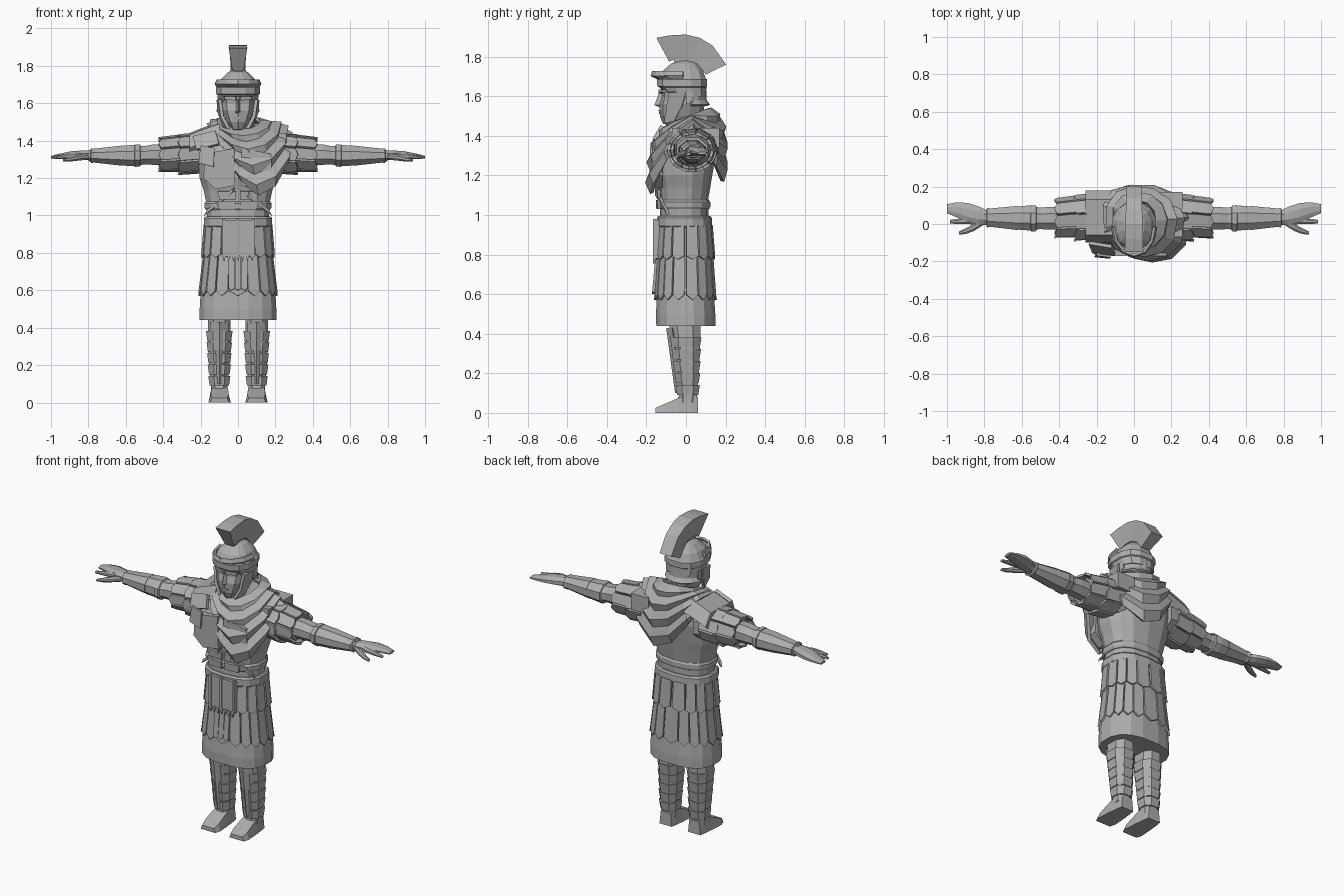
import bpy, bmesh
from math import sin, cos, pi
from mathutils import Vector as V

stone = bpy.data.materials.new("stone_grey")
stone.diffuse_color = (0.42, 0.42, 0.42, 1)


def make(name, verts, faces, mirror=False, thick=0):
    me = bpy.data.meshes.new(name)
    me.from_pydata([tuple(v) for v in verts], [], faces)
    bm = bmesh.new()
    bm.from_mesh(me)
    bmesh.ops.recalc_face_normals(bm, faces=bm.faces)
    bm.to_mesh(me)
    bm.free()
    me.materials.append(stone)
    ob = bpy.data.objects.new(name, me)
    bpy.context.collection.objects.link(ob)
    if thick:
        m = ob.modifiers.new("thickness", 'SOLIDIFY')
        m.thickness, m.offset = thick, 0
    if mirror:
        ob.modifiers.new("mirror", 'MIRROR')
    return ob


def loft(name, rings, mirror=False):
    n = len(rings[0])
    faces = [(r * n + i, r * n + (i + 1) % n, (r + 1) * n + (i + 1) % n, (r + 1) * n + i)
             for r in range(len(rings) - 1) for i in range(n)]
    faces += [tuple(range(n)), tuple(range((len(rings) - 1) * n, len(rings) * n))]
    return make(name, [p for r in rings for p in r], faces, mirror)


def pw(c, e):
    return abs(c) ** e * (1 if c > 0 else -1)


def upright(name, data, n=12, cx=0, mirror=False, e=0.8):
    # data rows: z, half width, front y, back y
    rings = []
    for z, rx, yf, yb in data:
        A = [2 * pi * (i + 0.5) / n for i in range(n)]
        k = 1 / cos(pi / n) ** e
        rings.append([V((cx + rx * k * pw(cos(a), e),
                         (yf + yb) / 2 + (yb - yf) / 2 * k * pw(sin(a), e), z)) for a in A])
    return loft(name, rings, mirror)


def along_x(name, data, n=8):
    # data rows: x, centre y, centre z, half depth, half height
    return loft(name, [[V((x, y + ry * cos(2 * pi * (i + .5) / n) * 1.06,
                           z + rz * sin(2 * pi * (i + .5) / n) * 1.06)) for i in range(n)]
                       for x, y, z, ry, rz in data], True)


def straps(name, n, f, mirror=False, thick=0.012, tip=0.9, gap=0.92):
    # ring of pointed leather strips; f(angle, t) gives the surface
    vs, fs = [], []
    for i in range(n):
        a, d, b = 2 * pi * (i + .5) / n, pi / n * gap, len(vs)
        vs += [f(a - d, 0), f(a + d, 0), f(a + d, tip), f(a, 1), f(a - d, tip)]
        fs.append(tuple(range(b, b + 5)))
    return make(name, vs, fs, mirror, thick)


def slab(name, pts, thick=0.02, mirror=False):
    return make(name, [V(p) for p in pts], [tuple(range(len(pts)))], mirror, thick)


def box(name, x0, x1, y0, y1, z0, z1, mirror=False):
    return loft(name, [[V((x0, y0, z)), V((x1, y0, z)), V((x1, y1, z)), V((x0, y1, z))]
                       for z in (z0, z1)], mirror)


# Legs, greaves with stepped bands, and sandals
upright("leg", [(.05, .045, -.04, .055), (.1, .045, -.035, .055), (.2, .055, -.05, .065),
                (.32, .062, -.06, .07), (.46, .06, -.09, .075)], 8, .1, True)
for i in range(5):
    z = .09 + i * .06
    w = .052 + .003 * i
    upright("greave_band", [(z, w, -.045 - .007 * i, .062 + .002 * i),
                            (z + .052, w + .007, -.052 - .007 * i, .07 + .002 * i)], 8, .1, True)
loft("shin_plate", [[V((.1 - w, y + .03, z)), V((.1, y, z)), V((.1 + w, y + .03, z)), V((.1, y + .06, z))]
                    for z, w, y in ((.1, .03, -.055), (.28, .045, -.08), (.43, .05, -.1))], True)
loft("sandal", [[V((.098 + s * w, y, z)) for s, z in ((-1, 0), (1, 0), (.8, h), (-.8, h))]
                for y, w, h in ((-.155, .05, .025), (-.12, .06, .04), (-.04, .055, .075),
                                (.03, .047, .1), (.06, .042, .08))], True)

# Tunic, skirt core and torso
upright("tunic", [(.44, .205, -.15, .148), (.5, .205, -.152, .148), (.62, .198, -.145, .14),
                  (.8, .175, -.13, .12), (.95, .165, -.125, .11)], 16)
upright("cuirass", [(.86, .165, -.13, .115), (1.0, .165, -.13, .11), (1.08, .172, -.128, .11),
                    (1.14, .185, -.135, .12), (1.2, .205, -.15, .13), (1.32, .215, -.155, .15),
                    (1.42, .19, -.11, .15), (1.48, .1, -.06, .12)], 14)
upright("belt", [(.935, .175, -.137, .122), (.945, .183, -.145, .13), (.985, .183, -.145, .128),
                 (.995, .175, -.137, .12)], 14)
upright("rib_band", [(1.03, .172, -.135, .115), (1.04, .178, -.142, .12),
                     (1.065, .18, -.142, .12), (1.075, .173, -.132, .114)], 14)


def skirt(z0, z1, r0, r1, d0, d1):
    return lambda a, t: V(((r0 + (r1 - r0) * t) * pw(cos(a), .8),
                           -.003 + (d0 + (d1 - d0) * t) * pw(sin(a), .8), z0 + (z1 - z0) * t))


straps("skirt_long_straps", 18, skirt(.84, .57, .175, .208, .133, .153))
straps("skirt_short_straps", 16, skirt(.95, .775, .178, .192, .132, .146))

# Front apron with ribs, fringe and hanging tongue
box("apron", -.085, .088, -.16, -.12, .78, .975)
for x in (-.085, -.012, .075):
    box("apron_rib", x, x + .015, -.167, -.15, .79, .98)
for i in range(7):
    x = -.085 + i * .025
    slab("apron_fringe", [(x, -.158, .79), (x + .021, -.158, .79), (x + .0105, -.16, .755)], .014)
for x in (-.05, -.015, .02):
    slab("apron_tongue", [(x, -.148, .78), (x + .03, -.148, .78), (x + .032, -.163, .61),
                          (x + .015, -.164, .6), (x - .002, -.163, .61)], .016)

# Chest and belly plates with straps
loft("chest_plate", [[V((x, y, z)) for x, z in ((.015, 1.16), (.12, 1.14), (.185, 1.2),
                                               (.175, 1.33), (.02, 1.36))]
                     for y in (-.172, -.12)], True)
for z in (1.03, 1.085):
    slab("belly_plate", [(.01, -.142, z), (.1, -.135, z), (.11, -.138, z + .045), (.01, -.145, z + .045)],
         .016, True)
slab("hip_strap", [(-.18, -.09, 1.0), (-.165, -.1, 1.03), (-.02, -.15, 1.15), (-.03, -.15, 1.12)], .014)
slab("side_strap", [(.18, -.09, 1.0), (.165, -.1, 1.03), (.06, -.15, 1.13), (.05, -.15, 1.1)], .014)

# Right shoulder guard
loft("shoulder_guard", [[V((x, -.1, z - .07)), V((x, -.06, z)), V((x, .13, z + .01)), V((x, .18, z - .06)),
                         V((x, .13, z - .1)), V((x, -.06, z - .12))]
                        for x, z in ((-.26, 1.43), (-.2, 1.455), (-.1, 1.49))])
slab("shoulder_flap", [(-.24, -.1, 1.42), (-.12, -.12, 1.45), (-.1, -.16, 1.38), (-.22, -.15, 1.35)], .02)
slab("chest_badge", [(-.21, -.17, 1.28), (-.13, -.178, 1.26), (-.125, -.172, 1.36), (-.2, -.162, 1.375)], .015)
box("left_shoulder_pad", .14, .26, -.07, .17, 1.34, 1.44)

# Arms, sleeve straps, bracers and hands
along_x("sleeve", [(.15, .04, 1.33, .11, .1), (.25, .04, 1.335, .105, .085),
                   (.33, .035, 1.33, .09, .075), (.4, .03, 1.325, .08, .068)])


def sleeve(x0, x1, r0, r1):
    return lambda a, t: V((x0 + (x1 - x0) * t, .04 - .01 * t + 1.15 * (r0 + (r1 - r0) * t) * cos(a),
                           1.335 - .01 * t + (r0 + (r1 - r0) * t) * sin(a)))


straps("sleeve_upper_straps", 9, sleeve(.2, .32, .105, .103), True, .014)
straps("sleeve_lower_straps", 9, sleeve(.29, .425, .095, .088), True, .014)
along_x("arm", [(.38, .03, 1.325, .06, .06), (.46, .03, 1.325, .062, .055), (.5, .03, 1.322, .058, .05),
                (.56, .032, 1.32, .068, .058), (.64, .032, 1.32, .062, .052), (.72, .034, 1.32, .05, .042),
                (.8, .035, 1.32, .04, .03)])
along_x("bracer_cuff", [(.52, .03, 1.32, .06, .052), (.525, .03, 1.32, .07, .06),
                        (.55, .03, 1.32, .072, .061), (.555, .03, 1.32, .06, .052)])
along_x("bracer", [(.62, .032, 1.32, .066, .055), (.77, .034, 1.32, .05, .038),
                   (.785, .034, 1.32, .054, .04), (.79, .034, 1.32, .04, .03)])
along_x("palm", [(.78, .035, 1.32, .035, .026), (.83, .045, 1.322, .05, .026),
                 (.89, .06, 1.322, .054, .022), (.95, .076, 1.318, .04, .014), (1.0, .082, 1.312, .025, .007)])
along_x("index_finger", [(.86, .02, 1.322, .022, .018), (.92, .015, 1.315, .016, .013),
                         (.985, .012, 1.308, .01, .007)])
along_x("thumb", [(.8, .015, 1.315, .018, .016), (.86, -.02, 1.308, .02, .016),
                  (.9, -.038, 1.3, .016, .012), (.935, -.048, 1.295, .009, .007)])

# Draped cloak: folds from the neck to an uneven hanging edge
edge = [(.275, .04, 1.42), (.265, -.1, 1.28), (.2, -.165, 1.16), (.11, -.18, 1.11), (.03, -.165, 1.17),
        (-.04, -.15, 1.28), (-.12, -.07, 1.42), (-.15, .07, 1.43), (-.12, .15, 1.35), (-.03, .185, 1.22),
        (.09, .19, 1.17), (.21, .15, 1.25)]
N, R = len(edge), 9
vs, fs = [], []
for r in range(R):
    t = r / (R - 1)
    for i in range(N):
        a = 2 * pi * i / N
        out = V((cos(a), -sin(a), 0))
        p = V((.02 + .105 * cos(a), .02 - .11 * sin(a), 1.495 - .04 * sin(a)))
        p = p.lerp(V(edge[i]), t) + out * (.03 * sin(pi * t) + (.016 if r % 2 else -.008))
        p.z += .03 * sin(pi * t)
        p.y = max(-.2, min(.2, p.y))
        vs.append(p)
for r in range(R - 1):
    for i in range(N):
        j = (i + 1) % N
        fs.append((r * N + i, r * N + j, r * N + N + j, r * N + N + i))
make("cloak", vs, fs, thick=.02)

# Head and face
upright("head", [(1.38, .065, -.05, .1), (1.45, .06, -.05, .08), (1.46, .035, -.112, .08),
                 (1.5, .06, -.128, .08), (1.56, .085, -.13, .09), (1.6, .09, -.118, .095),
                 (1.66, .095, -.125, .1)], 10)
loft("nose", [[V((-w, -.11, z)), V((0, y, z)), V((w, -.11, z))]
              for z, w, y in ((1.545, .02, -.135), (1.555, .022, -.16), (1.62, .01, -.135))])
slab("lips", [(-.025, -.128, 1.52), (0, -.136, 1.53), (.025, -.128, 1.52), (0, -.136, 1.512)], .01)
slab("brow", [(.01, -.13, 1.615), (.07, -.11, 1.62), (.07, -.11, 1.635), (.01, -.13, 1.635)], .02, True)
box("ear", .085, .108, .0, .035, 1.56, 1.62, True)

# Helmet with visor, cheek guards and neck guard
upright("helmet", [(1.6, .104, -.09, .1), (1.64, .11, -.13, .1), (1.69, .11, -.135, .1),
                   (1.73, .09, -.115, .085), (1.765, .055, -.075, .055), (1.782, .02, -.03, .02)], 12)
upright("helmet_band", [(1.645, .11, -.135, .1), (1.65, .117, -.145, .107),
                        (1.685, .117, -.147, .107), (1.69, .11, -.135, .1)], 12)


def arc(name, a0, a1, rows, n=6, thick=.014):
    # rows: z, x radius, y radius
    m = n + 1
    pts = [V((rx * cos(a0 + (a1 - a0) * i / n), -.015 + ry * sin(a0 + (a1 - a0) * i / n), z))
           for z, rx, ry in rows for i in range(m)]
    make(name, pts, [(r * m + i, r * m + i + 1, r * m + m + i + 1, r * m + m + i)
                     for r in range(len(rows) - 1) for i in range(n)], thick=thick)


arc("visor", pi, 2 * pi, [(1.69, .11, .125), (1.705, .118, .157), (1.725, .108, .15)])
arc("neck_guard", .1 * pi, .9 * pi, [(1.64, .105, .11), (1.58, .105, .112), (1.555, .118, .13)])
slab("cheek_guard", [(.106, .0, 1.62), (.098, -.085, 1.62), (.09, -.095, 1.57), (.085, -.1, 1.53),
                     (.05, -.11, 1.465), (.075, -.06, 1.475), (.1, -.02, 1.55)], .018, True)

# Fan-shaped crest on a short stalk
outer = [(-.15, 1.895), (-.08, 1.908), (0, 1.912), (.07, 1.895), (.135, 1.855), (.203, 1.76)]
inner = [(-.085, 1.775), (-.05, 1.79), (-.01, 1.792), (.03, 1.785), (.065, 1.755), (.1, 1.71)]
loft("crest", [[V((-.03, b, c)), V((.03, b, c)), V((.05 - .002 * k, o, h)), V((-.05 + .002 * k, o, h))]
               for k, ((o, h), (b, c)) in enumerate(zip(outer, inner))])
box("crest_stalk", -.025, .025, -.06, .04, 1.75, 1.8)
